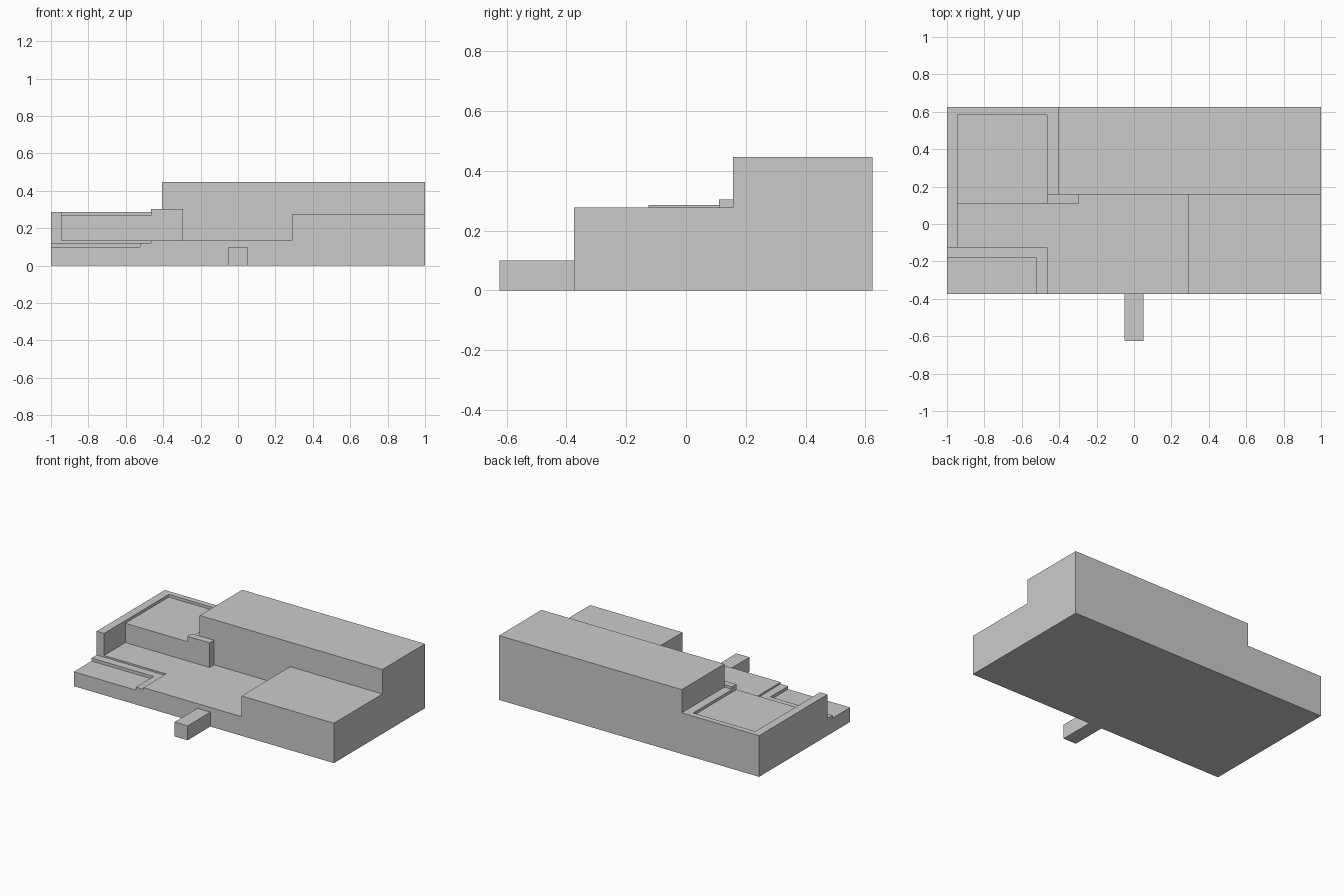
import bpy
import bmesh

old = bpy.data.objects.get("Cube")
if old:
    bpy.data.objects.remove(old, do_unlink=True)

GREY = (0.6, 0.6, 0.6, 1.0)
mat = bpy.data.materials.new("plain grey")
mat.use_nodes = True
mat.diffuse_color = GREY
mat.node_tree.nodes["Principled BSDF"].inputs["Base Color"].default_value = GREY

# Plan limits of the main block
LEFT, RIGHT, FRONT, BACK = -1.0, 1.0, -0.375, 0.625
HALL_X, HALL_Y = -0.405, 0.158      # corner of the tall hall
RIM_X, STEP_Y = -0.943, -0.125      # inner face of the rim, start of the steps
DECK_X, DECK_Y = -0.465, 0.11       # corner of the sunken deck

# Terraces as (x0, x1, y0, y1, height); later ones replace earlier ones
TERRACES = {
    "floor": (LEFT, RIGHT, FRONT, BACK, 0.133),
    "upper step": (LEFT, DECK_X, FRONT, STEP_Y, 0.121),
    "lower step": (LEFT, -0.523, FRONT, -0.18, 0.10),
    "rim side": (LEFT, RIM_X, STEP_Y, BACK, 0.286),
    "rim back": (LEFT, HALL_X, HALL_Y, BACK, 0.286),
    "sunken deck": (RIM_X, DECK_X, DECK_Y, 0.586, 0.267),
    "low wall": (DECK_X, -0.295, DECK_Y, HALL_Y, 0.304),
    "side block": (0.29, RIGHT, FRONT, HALL_Y, 0.277),
    "tall hall": (HALL_X, RIGHT, HALL_Y, BACK, 0.447),
}


def finish(name, bm):
    """Merge flat regions, then turn the bmesh into an object."""
    bmesh.ops.remove_doubles(bm, verts=bm.verts, dist=0.0001)
    bmesh.ops.dissolve_limit(bm, angle_limit=0.01, verts=bm.verts, edges=bm.edges)
    bmesh.ops.recalc_face_normals(bm, faces=bm.faces)
    mesh = bpy.data.meshes.new(name)
    bm.to_mesh(mesh)
    bm.free()
    mesh.materials.append(mat)
    obj = bpy.data.objects.new(name, mesh)
    bpy.context.collection.objects.link(obj)
    return obj


def terraced_solid(name, terraces):
    """One closed stepped solid standing on the ground."""
    xs = sorted({v for t in terraces for v in t[0:2]})
    ys = sorted({v for t in terraces for v in t[2:4]})
    zs = [0.0] + sorted({t[4] for t in terraces})

    def height(i, j):
        if not (0 <= i < len(xs) - 1 and 0 <= j < len(ys) - 1):
            return 0.0
        cx, cy = (xs[i] + xs[i + 1]) / 2, (ys[j] + ys[j + 1]) / 2
        h = 0.0
        for x0, x1, y0, y1, top in terraces:
            if x0 < cx < x1 and y0 < cy < y1:
                h = top
        return h

    bm = bmesh.new()

    def quad(*points):
        bm.faces.new([bm.verts.new(p) for p in points])

    def wall(a, b, low, high):
        # Split at every level so that neighbouring walls share vertices
        for z0, z1 in zip(zs, zs[1:]):
            if low <= z0 and z1 <= high:
                quad((*a, z0), (*b, z0), (*b, z1), (*a, z1))

    for i in range(len(xs) - 1):
        for j in range(len(ys) - 1):
            h = height(i, j)
            a, b = (xs[i], ys[j]), (xs[i + 1], ys[j])
            c, d = (xs[i + 1], ys[j + 1]), (xs[i], ys[j + 1])
            quad((*a, h), (*b, h), (*c, h), (*d, h))
            quad((*d, 0), (*c, 0), (*b, 0), (*a, 0))
            sides = ((a, b, i, j - 1), (b, c, i + 1, j),
                     (c, d, i, j + 1), (d, a, i - 1, j))
            for p, q, ni, nj in sides:
                wall(p, q, height(ni, nj), h)
    return finish(name, bm)


# Main stepped block
terraced_solid("stepped_block", list(TERRACES.values()))

# Small stub in front
terraced_solid("front_stub", [(-0.05, 0.05, -0.625, FRONT, 0.10)])
